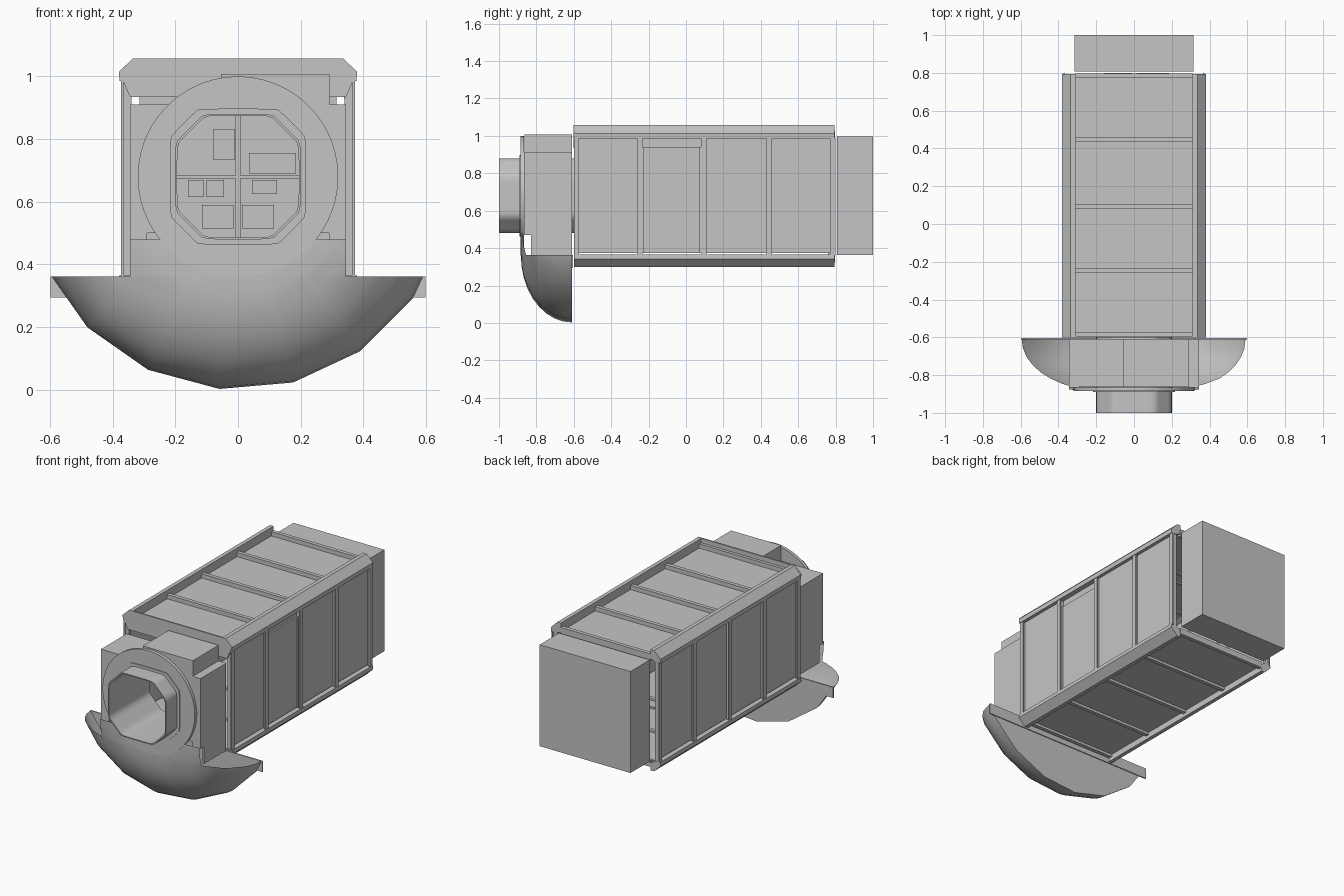
import bpy, bmesh, math
from mathutils import Vector

if "Cube" in bpy.data.objects:
    bpy.data.objects.remove(bpy.data.objects["Cube"])

grey = bpy.data.materials.new("light_grey")
grey.diffuse_color = (0.55, 0.56, 0.55, 1)
grey.use_nodes = True
grey.node_tree.nodes["Principled BSDF"].inputs["Base Color"].default_value = grey.diffuse_color


def finish(name, bm, smooth=None):
    me = bpy.data.meshes.new(name)
    bm.to_mesh(me)
    bm.free()
    ob = bpy.data.objects.new(name, me)
    bpy.context.collection.objects.link(ob)
    me.materials.append(grey)
    if smooth:
        bpy.ops.object.select_all(action='DESELECT')
        ob.select_set(True)
        bpy.context.view_layer.objects.active = ob
        bpy.ops.object.shade_smooth_by_angle(angle=math.radians(smooth))
    return ob


def box(name, x0, x1, y0, y1, z0, z1):
    bm = bmesh.new()
    bmesh.ops.create_cube(bm, size=1)
    for v in bm.verts:
        v.co = Vector(((x0 + x1) / 2 + v.co.x * (x1 - x0),
                       (y0 + y1) / 2 + v.co.y * (y1 - y0),
                       (z0 + z1) / 2 + v.co.z * (z1 - z0)))
    return finish(name, bm)


def prism(name, pts, y0, y1):
    """Extrude an x-z outline along y."""
    bm = bmesh.new()
    f = bm.faces.new([bm.verts.new((x, y0, z)) for x, z in pts])
    ext = bmesh.ops.extrude_face_region(bm, geom=[f])
    for v in ext["geom"]:
        if isinstance(v, bmesh.types.BMVert):
            v.co.y = y1
    bmesh.ops.recalc_face_normals(bm, faces=bm.faces)
    return finish(name, bm)


CZ = 0.68  # height of the hatch axis


def rounded(half, n=64, chamfer=0.09):
    """Rounded-square outline around the hatch axis, sampled by angle."""
    pts = []
    for i in range(n):
        a = math.tau * (i + 0.5) / n
        c, s = math.cos(a), math.sin(a)
        p = 5
        r = half / (abs(c) ** p + abs(s) ** p) ** (1 / p)
        r = min(r, (2 * half - chamfer) / (abs(c) + abs(s)))
        pts.append((r * c, CZ + r * s))
    return pts


def circle(r, n=64):
    return [(r * math.cos(math.tau * (i + 0.5) / n), CZ + r * math.sin(math.tau * (i + 0.5) / n))
            for i in range(n)]


def ring(name, outer, inner, y0, y1):
    """Closed ring between two outlines with the same number of points."""
    bm = bmesh.new()
    loops = [[bm.verts.new((x, y, z)) for x, z in pts]
             for pts, y in ((outer, y0), (outer, y1), (inner, y1), (inner, y0))]
    n = len(outer)
    for k in range(4):
        a, b = loops[k], loops[(k + 1) % 4]
        for i in range(n):
            bm.faces.new((a[i], a[(i + 1) % n], b[(i + 1) % n], b[i]))
    bmesh.ops.recalc_face_normals(bm, faces=bm.faces)
    return finish(name, bm, 35)


# hatch: short tube, collar and round bulkhead
ring("hatch_tube", rounded(0.2), rounded(0.194), -1.0, -0.6)
ring("hatch_collar", rounded(0.217), rounded(0.2), -0.89, -0.87)
ring("round_bulkhead", circle(0.32), rounded(0.21), -0.885, -0.865)


# dome shell under the hatch, wide below and clipped between the side blocks above
def dome(name, cuts):
    bm = bmesh.new()
    rows = []
    for k in range(10):
        t = k / 9 * math.pi / 2
        r, y = 0.32 + 0.36 * math.sin(t), -0.61 - 0.273 * math.cos(t)
        rows.append([bm.verts.new((r * math.cos(a), y, CZ + r * math.sin(a)))
                     for a in (math.radians(-195 + 20 * i) for i in range(11))])
    for a, b in zip(rows, rows[1:]):
        for i in range(10):
            bm.faces.new((a[i], a[i + 1], b[i + 1], b[i]))
    if name == "dome_shell":
        bm.faces.new(rows[-1])  # flat back of the dome
    bmesh.ops.recalc_face_normals(bm, faces=bm.faces)
    for co, no in cuts:
        g = bm.verts[:] + bm.edges[:] + bm.faces[:]
        bmesh.ops.bisect_plane(bm, geom=g, plane_co=co, plane_no=no, clear_outer=True)
    finish(name, bm, 50)


dome("dome_shell", [((0, 0, 0.362), (0, 0, 1))])
dome("dome_upper", [((0, 0, 0.48), (0, 0, 1)), ((0, 0, 0.362), (0, 0, -1)),
                    ((0.345, 0, 0), (1, 0, 0)), ((-0.345, 0, 0), (-1, 0, 0))])
box("dome_back_strip", -0.598, 0.598, -0.612, -0.604, 0.295, 0.362)

# blocks round the hatch
for s, side in ((-1, "left"), (1, "right")):
    box(side + "_front_block", *sorted((s * 0.29, s * 0.345)), -0.865, -0.61, 0.47, 0.91)
    box(side + "_block_foot", *sorted((s * 0.335, s * 0.345)), -0.83, -0.61, 0.362, 0.48)
    box(side + "_inner_block", *sorted((s * 0.212, s * 0.29)), -0.864, -0.61, 0.5, 0.908)
box("upper_left_block", -0.29, -0.055, -0.864, -0.61, 0.885, 0.91)
box("upper_block", -0.055, 0.292, -0.864, -0.61, 0.89, 1.008)

# front end frame of the module
half = [(0.345, 0.935), (0.38, 1.015), (0.335, 1.058)]
prism("front_end_plate", half + [(-x, z) for x, z in reversed(half)], -0.602, -0.592)

# long corner rails
for s, side in ((-1, "left"), (1, "right")):
    top = [(0.31, 1.0), (0.31, 1.057), (0.335, 1.057), (0.38, 1.013), (0.378, 0.985), (0.345, 0.985)]
    low = [(0.31, 0.345), (0.31, 0.3), (0.335, 0.3), (0.38, 0.343), (0.378, 0.367), (0.345, 0.367)]
    prism(side + "_top_rail", [(s * x, z) for x, z in top], -0.6, 0.795)
    prism(side + "_bottom_rail", [(s * x, z) for x, z in low], -0.6, 0.795)

# ribs and panels in four bays
stops = [-0.585, -0.247, 0.095, 0.445, 0.785]
for i, y in enumerate(stops):
    box(f"top_rib_{i}", -0.312, 0.312, y - 0.012, y + 0.012, 0.985, 1.03)
    box(f"bottom_rib_{i}", -0.312, 0.312, y - 0.012, y + 0.012, 0.322, 0.36)
    for s, side in ((-1, "left"), (1, "right")):
        box(f"{side}_post_{i}", *sorted((s * 0.34, s * 0.368)), y - 0.007, y + 0.007, 0.36, 0.99)
        box(f"{side}_post_flange_{i}", *sorted((s * 0.366, s * 0.374)), y - 0.014, y + 0.014, 0.36, 0.99)
for i, (y0, y1) in enumerate(zip(stops, stops[1:])):
    a, b = y0 + 0.012, y1 - 0.012
    box(f"roof_panel_{i}", -0.312, 0.312, a, b, 0.994, 1.004)
    box(f"floor_panel_{i}", -0.312, 0.312, a, b, 0.338, 0.348)
    for s, side in ((-1, "left"), (1, "right")):
        x0, x1 = sorted((s * 0.347, s * 0.357))
        ztop = 0.94 if (i == 1 and s == 1) else 0.99
        box(f"{side}_panel_{i}", x0, x1, a, b, 0.375, ztop)
        if ztop < 0.98:
            box("door_recess", 0.338, 0.346, a, b, 0.93, 0.99)
            for yy in (a, b - 0.01):
                box("door_edge", 0.355, 0.366, yy, yy + 0.01, 0.375, 0.94)

# rear equipment box
box("rear_box", -0.315, 0.315, 0.808, 1.0, 0.362, 0.998)

# fittings seen through the hatch
box("inner_cross_bar", -0.32, 0.32, 0.76, 0.775, 0.674, 0.684)
box("inner_upright", -0.008, 0.008, 0.76, 0.775, 0.36, 0.99)
for i, (x0, x1, z0, z1) in enumerate([(-0.08, -0.01, 0.735, 0.83), (0.035, 0.185, 0.69, 0.755),
                                      (-0.16, -0.11, 0.615, 0.67), (-0.1, -0.045, 0.615, 0.67),
                                      (0.045, 0.125, 0.625, 0.67), (-0.115, -0.015, 0.515, 0.59),
                                      (0.012, 0.115, 0.515, 0.59)]):
    box(f"inner_locker_{i}", x0, x1, 0.77, 0.8, z0, z1)
